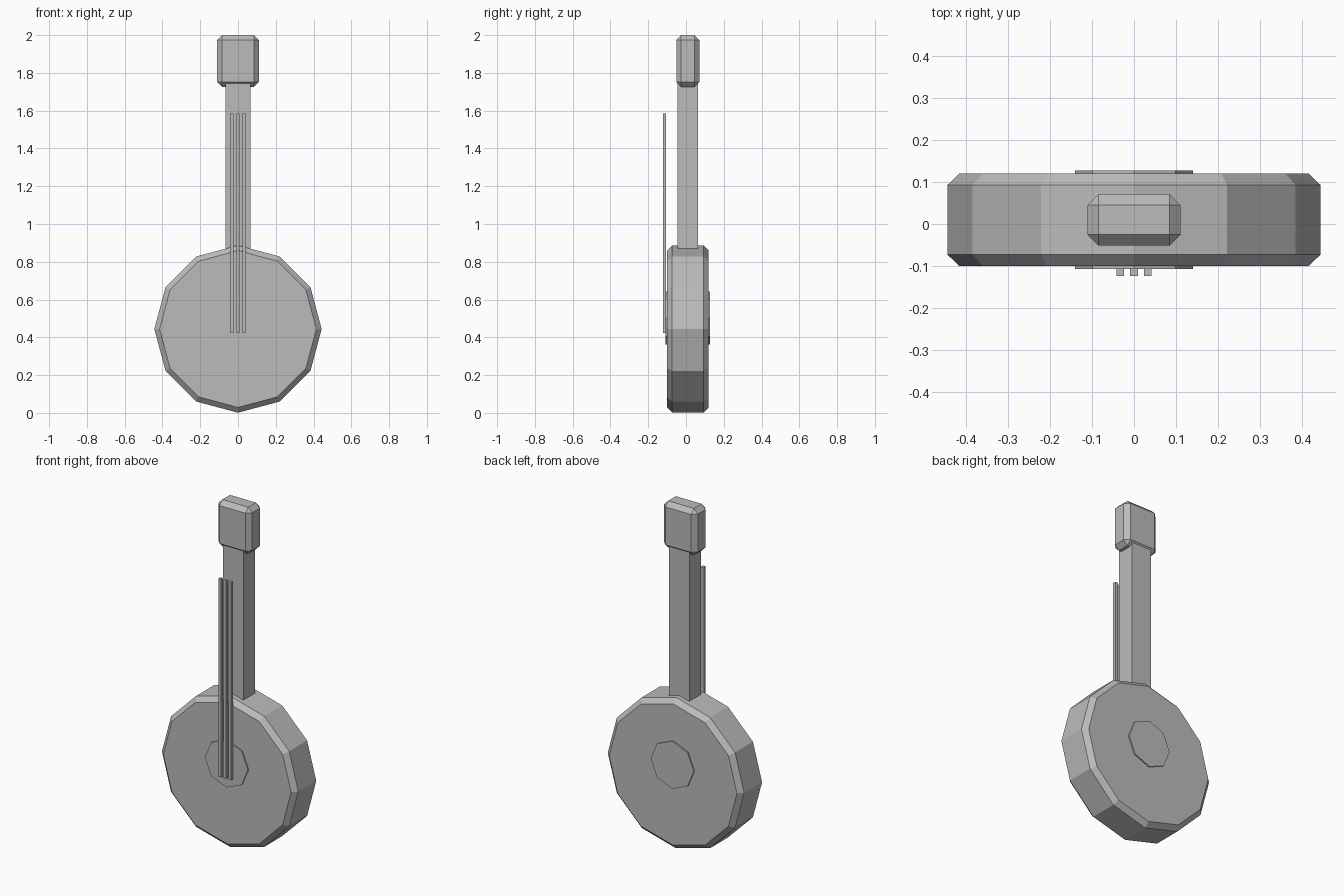
import bpy
import math

cube = bpy.data.objects.get("Cube")
if cube:
    bpy.data.objects.remove(cube, do_unlink=True)

grey = bpy.data.materials.new("plain grey")
grey.use_nodes = True
colour = (0.5, 0.5, 0.5, 1)
grey.diffuse_color = colour
grey.node_tree.nodes["Principled BSDF"].inputs["Base Color"].default_value = colour

MID_Y = 0.01  # shared centre plane of body, neck and head


def finish(name, bevel):
    """Name and colour the active object, with an optional chamfer on sharp edges."""
    ob = bpy.context.object
    ob.name = name
    ob.data.materials.append(grey)
    if bevel:
        mod = ob.modifiers.new("Chamfer", 'BEVEL')
        mod.width = bevel
        mod.segments = 1
        mod.limit_method = 'ANGLE'
        mod.angle_limit = math.radians(60)
    return ob


def box(name, centre, size, bevel=0):
    bpy.ops.mesh.primitive_cube_add(size=1, location=centre)
    ob = bpy.context.object
    ob.scale = size
    bpy.ops.object.transform_apply(location=False, rotation=False, scale=True)
    return finish(name, bevel)


def drum(name, sides, radius, depth, z, bevel=0):
    """Flat-sided disc facing front and back, with a corner pointing up."""
    bpy.ops.mesh.primitive_cylinder_add(
        vertices=sides, radius=radius, depth=depth,
        location=(0, MID_Y, z), rotation=(math.pi / 2, 0, 0))
    bpy.ops.object.transform_apply(location=False, rotation=True, scale=False)
    return finish(name, bevel)


# Round body and the plate passing through its middle
drum("body", 12, 0.443, 0.22, 0.444, bevel=0.027)
drum("sound_hole", 8, 0.14, 0.235, 0.503)

# Neck and chamfered head
box("neck", (0, MID_Y, 1.31), (0.132, 0.108, 0.92))
box("head", (0, MID_Y, 1.863), (0.22, 0.123, 0.274), bevel=0.026)

# Three strings
for i, side in enumerate((-1, 0, 1)):
    box(f"string_{i + 1}", (side * 0.033, -0.114, 1.004), (0.018, 0.018, 1.162))
